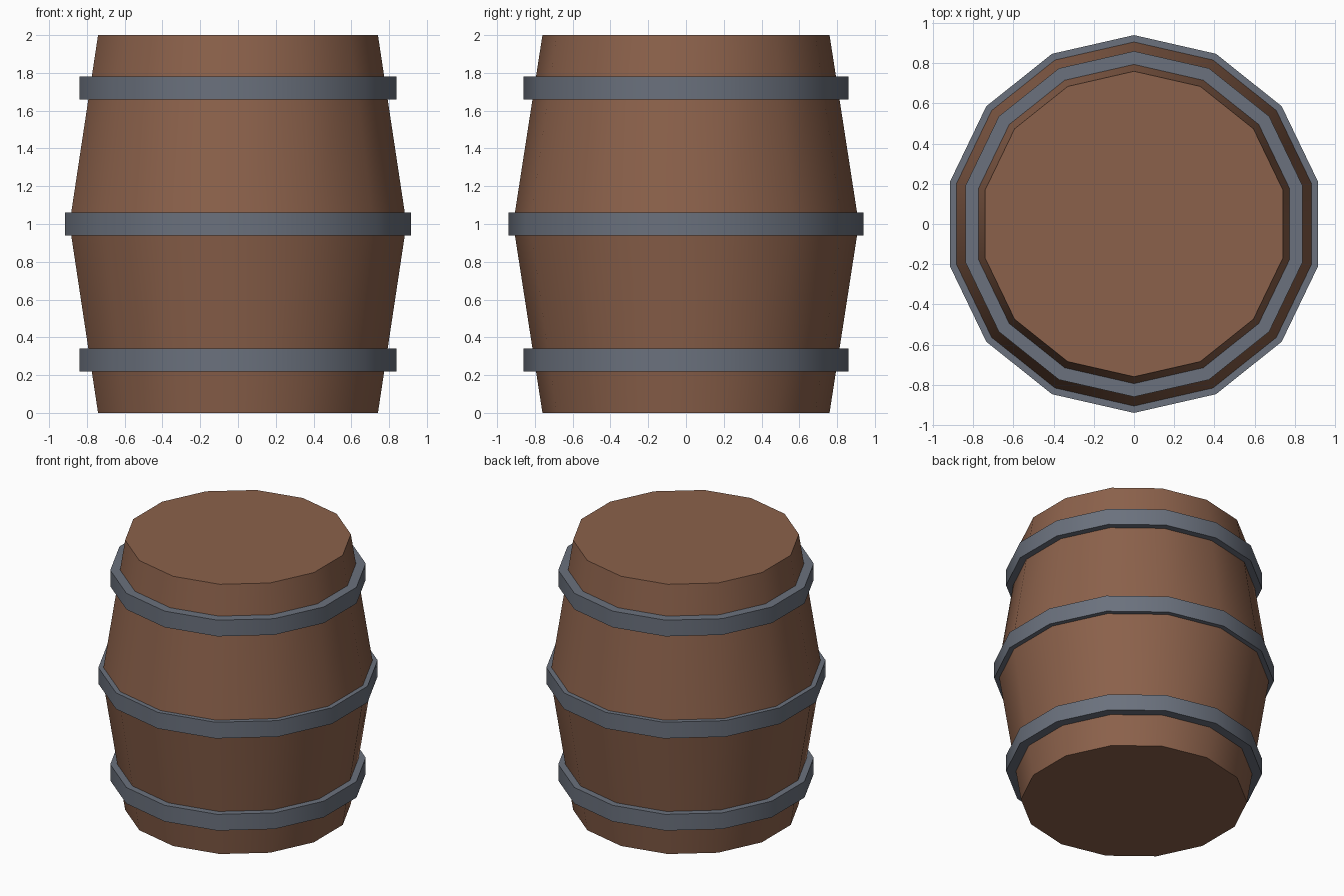
import bpy, bmesh, math

if "Cube" in bpy.data.objects:
    bpy.data.objects.remove(bpy.data.objects["Cube"])

SIDES = 14


def material(name, rgb):
    m = bpy.data.materials.new(name)
    m.diffuse_color = (*rgb, 1.0)
    m.use_nodes = True
    m.node_tree.nodes["Principled BSDF"].inputs["Base Color"].default_value = m.diffuse_color
    return m


wood = material("brown wood", (0.26, 0.12, 0.07))
iron = material("grey iron", (0.145, 0.165, 0.205))


def body_radius(z):
    return 0.915 - 0.155 * abs(z - 1.0)


def lathe(name, profile, mat, closed_ends=False):
    """Turn a (radius, z) profile around the z axis, bottom to top."""
    bm = bmesh.new()
    rings = []
    for r, z in profile:
        angles = [math.pi / 2 + 2 * math.pi * i / SIDES for i in range(SIDES)]
        rings.append([bm.verts.new((r * math.cos(a), r * math.sin(a), z)) for a in angles])
    for low, high in zip(rings, rings[1:]):
        for i in range(SIDES):
            j = (i + 1) % SIDES
            bm.faces.new((low[i], low[j], high[j], high[i]))
    if closed_ends:
        bm.faces.new(rings[0][::-1])
        bm.faces.new(rings[-1])
    # Smooth around the barrel, crisp along every horizontal ring
    for f in bm.faces:
        f.smooth = len(f.verts) == 4
    for e in bm.edges:
        if abs(e.verts[0].co.z - e.verts[1].co.z) < 1e-5:
            e.smooth = False
    mesh = bpy.data.meshes.new(name)
    bm.to_mesh(mesh)
    bm.free()
    mesh.materials.append(mat)
    obj = bpy.data.objects.new(name, mesh)
    bpy.context.collection.objects.link(obj)
    return obj


# Bulging wooden body with flat lids
lathe("barrel_body", [(body_radius(z), z) for z in (0.0, 1.0, 2.0)], wood, True)

# Three iron hoops, each resting against the body
for name, z, r in (("bottom_hoop", 0.28, 0.86), ("middle_hoop", 1.0, 0.94), ("top_hoop", 1.72, 0.86)):
    lo, hi = z - 0.06, z + 0.06
    lathe(name, [(body_radius(lo) - 0.005, lo), (r, lo), (r, hi), (body_radius(hi) - 0.005, hi)], iron)
